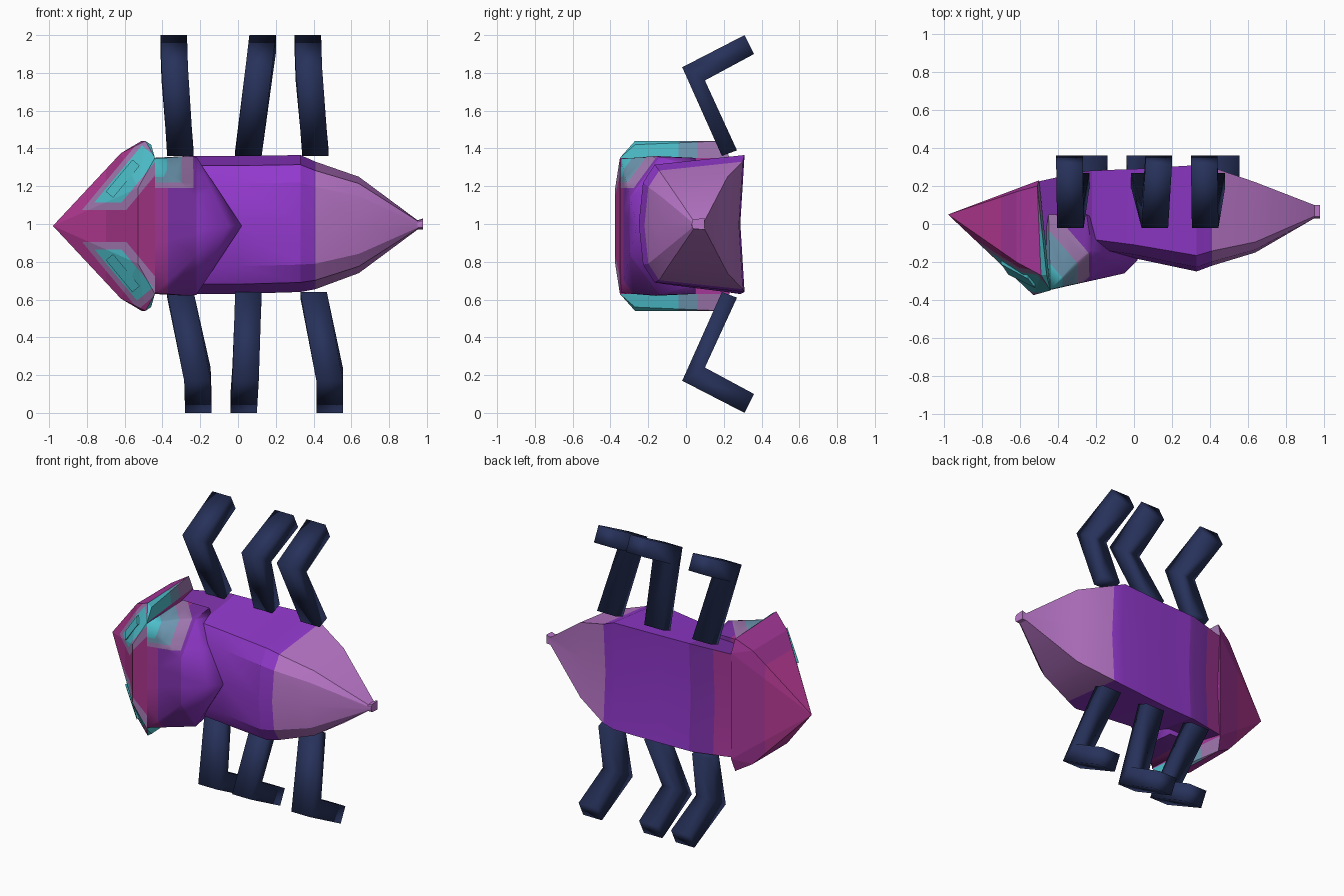
import bpy
import bmesh
from mathutils import Vector
from mathutils.bvhtree import BVHTree

if "Cube" in bpy.data.objects:
    bpy.data.objects.remove(bpy.data.objects["Cube"], do_unlink=True)

MID = 0.99  # height of the body's centre line


# Materials
def lin(c):
    c /= 255
    return c / 12.92 if c < 0.04 else ((c + 0.055) / 1.055) ** 2.4


COLOURS = {
    "purple": (145, 56, 203), "deep_purple": (126, 50, 170),
    "lilac": (187, 119, 202), "magenta": (166, 55, 153),
    "crimson": (166, 53, 136), "rose": (182, 58, 148),
    "teal": (78, 192, 204), "dull_teal": (110, 152, 178),
    "grey_mauve": (160, 120, 176), "navy": (39, 50, 91),
}
NAMES = list(COLOURS)
MATS = []
for name, rgb in COLOURS.items():
    m = bpy.data.materials.new(name)
    m.use_nodes = True
    col = tuple(lin(c) for c in rgb) + (1,)
    m.diffuse_color = col
    bsdf = m.node_tree.nodes["Principled BSDF"]
    bsdf.inputs["Base Color"].default_value = col
    bsdf.inputs["Roughness"].default_value = 0.7
    MATS.append(m)


def finish(bm, name, rule, smooth=0):
    """Colour the faces by rule(centre, normal) and make an object."""
    bmesh.ops.recalc_face_normals(bm, faces=bm.faces)
    bm.normal_update()
    for f in bm.faces:
        f.material_index = NAMES.index(rule(f.calc_center_median(), f.normal))
    me = bpy.data.meshes.new(name)
    bm.to_mesh(me)
    bm.free()
    for m in MATS:
        me.materials.append(m)
    ob = bpy.data.objects.new(name, me)
    bpy.context.collection.objects.link(ob)
    if smooth:
        bpy.ops.object.select_all(action="DESELECT")
        ob.select_set(True)
        bpy.context.view_layer.objects.active = ob
        bpy.ops.object.shade_smooth_by_angle(angle=smooth)


def cut(bm, co, no, faces=None):
    faces = list(bm.faces) if faces is None else faces
    geom = set(faces)
    for f in faces:
        geom.update(f.edges)
        geom.update(f.verts)
    bmesh.ops.bisect_plane(bm, geom=list(geom), plane_co=co, plane_no=no, dist=1e-5)


def hull(points):
    """Convex solid, with every point mirrored about the centre height."""
    bm = bmesh.new()
    for x, y, dz in points:
        for s in ((1, -1) if dz else (1,)):
            bm.verts.new((x, y, MID + s * dz))
    res = bmesh.ops.convex_hull(bm, input=bm.verts)
    junk = [v for v in res["geom_interior"] if isinstance(v, bmesh.types.BMVert)]
    bmesh.ops.delete(bm, geom=junk, context="VERTS")
    bm.normal_update()
    return bm


def bridge(bm, rings):
    """Quads between neighbouring closed rings, with both ends capped."""
    for a, b in zip(rings, rings[1:]):
        for i in range(len(a)):
            j = (i + 1) % len(a)
            bm.faces.new((a[i], a[j], b[j], b[i]))
    bm.faces.new(rings[0])
    bm.faces.new(rings[-1])


# Body: loft of chamfered sections along x (x, front, back, top, bottom)
SECTIONS = [
    (-0.50, -0.20, 0.225, 1.34, 0.64), (-0.25, -0.14, 0.28, 1.36, 0.63),
    (0.00, -0.18, 0.29, 1.36, 0.63), (0.33, -0.25, 0.31, 1.365, 0.64),
    (0.41, -0.22, 0.30, 1.33, 0.655), (0.64, -0.15, 0.22, 1.25, 0.74),
    (0.95, 0.03, 0.10, 1.02, 0.97), (0.98, 0.03, 0.10, 1.03, 0.97),
]
bm = bmesh.new()
rings = []
for x, yf, yb, zt, zb in SECTIONS:
    d, h = yb - yf, zt - zb
    zm = (zt + zb) / 2
    prof = [(yb, zt), (yf + d * 0.15, zt - h * 0.07), (yf + d * 0.04, zt - h * 0.2),
            (yf, zm), (yf + d * 0.04, zb + h * 0.2), (yf + d * 0.15, zb + h * 0.07),
            (yb, zb), (yb - d * 0.04, zm)]
    rings.append([bm.verts.new((x, y, z)) for y, z in prof])
bridge(bm, rings)
for x in (-0.38, -0.22):
    cut(bm, (x, 0, 0), (1, 0, 0))


def body_rule(c, n):
    if c.x > 0.41:
        return "lilac"
    if c.x < -0.38 and n.y > 0.5:
        return "magenta"
    return "purple" if c.x > -0.22 else "deep_purple"


finish(bm, "body", body_rule, 0.4)

# Shield: ridged plate over the front of the body, with slanted corner bands
bm = hull([(-0.52, -0.365, 0.1), (-0.05, -0.26, 0), (0.02, -0.19, 0),
           (-0.44, -0.345, 0.355), (-0.22, -0.14, 0.365), (-0.27, -0.16, 0.37),
           (-0.45, 0.05, 0.36), (-0.25, 0.05, 0.36), (-0.05, -0.05, 0)])
SLANT = Vector((1, 0.84, -0.6))
CORNER = Vector((0, 0, 1.36))
BANDS = ((-0.61, "teal"), (-0.47, "dull_teal"), (-0.366, "grey_mauve"))
for x in (-0.37, -0.22):
    cut(bm, (x, 0, 0), (1, 0, 0))
for z in (1.19, 1.22, 1.25):
    cut(bm, (0, 0, z), (0, 0, 1))
for limit, _ in BANDS:
    upper = [f for f in bm.faces if f.calc_center_median().z > 1.19]
    cut(bm, CORNER + SLANT * (limit / SLANT.length_squared), SLANT, upper)


def shield_rule(c, n):
    if c.z > 1.19:
        for (limit, colour), floor in zip(BANDS, (1.25, 1.22, 1.19)):
            if (c - CORNER).dot(SLANT) < limit and c.z > floor:
                return colour
    return "magenta" if c.x < -0.37 else "deep_purple" if c.x < -0.22 else "purple"


finish(bm, "shield", shield_rule, 0.9)

# Head: pointed wedge with a raised collar
bm = hull([(-0.98, 0.05, 0), (-0.62, -0.20, 0.385), (-0.62, 0.17, 0.385),
           (-0.49, -0.27, 0.45), (-0.51, 0.20, 0.45), (-0.44, -0.35, 0.36),
           (-0.53, -0.375, 0.2), (-0.50, 0.23, 0.36), (-0.46, -0.27, 0.43)])
tree = BVHTree.FromBMesh(bm)
cut(bm, (0, 0, MID), (0, 0, 1))
cut(bm, (-0.7, 0, 0), (1, 0, 0))
for y in (-0.04, 0.06):
    cut(bm, (0, y, 0), (0, 1, 0))


def eye_axes(s):
    return (Vector((-0.61, 0, MID + s * 0.25)),
            Vector((0.64, 0, s * 0.77)), Vector((0.77, 0, -s * 0.64)))


# Coloured patches around the eyes, cut along each eye's own axes
for s in (1, -1):
    centre, u, v = eye_axes(s)
    planes = [(centre + v * o, v) for o in (-0.06, -0.035, 0.075, 0.12)]
    planes += [(centre + u * o, u) for o in (0.16, 0.2)]
    planes += [(Vector((0, 0, MID + s * dz)), Vector((0, 0, 1))) for dz in (0.085, 0.125)]
    for co, no in planes:
        bm.normal_update()
        front = [f for f in bm.faces if f.normal.y < -0.2
                 and s * (f.calc_center_median().z - MID) > 0]
        cut(bm, co, no, front)


def head_rule(c, n):
    s = 1 if c.z > MID else -1
    dz = s * (c.z - MID)
    if n.x > 0.4 and dz > 0.3:
        return "teal" if c.y < -0.04 else "dull_teal" if c.y < 0.06 else "grey_mauve"
    if n.y < -0.2:
        centre, u, v = eye_axes(s)
        a, b = (c - centre).dot(u), (c - centre).dot(v)
        if dz > 0.125 and -0.035 < b < 0.075 and a < (0.2 if s > 0 else 0.16):
            return "teal"
        if dz > 0.085 and -0.06 < b < 0.12 and (s > 0 or a < 0.2):
            return "grey_mauve"
        return "rose" if c.x < -0.7 else "crimson"
    return "rose" if c.x < -0.7 else "magenta"


finish(bm, "head", head_rule)

# Eyes: raised bars lying on the head surface
for s, side in ((1, "upper"), (-1, "lower")):
    centre, u, v = eye_axes(s)
    bm = bmesh.new()
    layers = []
    for lift in (-0.01, 0.02):
        layer = []
        for a, b in ((-0.11, -0.025), (0.11, -0.025), (0.11, 0.025), (-0.11, 0.025)):
            p = centre + u * a + v * b
            p.y = -1
            hit = tree.ray_cast(p, Vector((0, 1, 0)))[0]
            p.y = hit.y - lift
            layer.append(bm.verts.new(p))
        layers.append(layer)
    bridge(bm, layers)
    finish(bm, side + "_eye", lambda c, n: "teal")

# Legs: bent square bars; edge pairs (y, z) at root, knee and foot
PROFILE = [((0.19, 1.36), (0.27, 1.39)), ((-0.02, 1.83), (0.10, 1.76)),
           ((0.31, 2.00), (0.36, 1.90))]
LEGS = {
    "upper_front_leg": (1, (-0.305, -0.335, -0.34)),
    "upper_middle_leg": (1, (0.055, 0.11, 0.13)),
    "upper_rear_leg": (1, (0.41, 0.375, 0.37)),
    "lower_front_leg": (-1, (-0.305, -0.215, -0.21)),
    "lower_middle_leg": (-1, (0.055, 0.04, 0.03)),
    "lower_rear_leg": (-1, (0.40, 0.485, 0.485)),
}
for name, (s, xs) in LEGS.items():
    bm = bmesh.new()
    rings = []
    for x, (p, q) in zip(xs, PROFILE):
        ring = [(x - 0.07, p), (x + 0.07, p), (x + 0.07, q), (x - 0.07, q)]
        rings.append([bm.verts.new((a, y, 1 + s * (z - 1))) for a, (y, z) in ring])
    bridge(bm, rings)
    finish(bm, name, lambda c, n: "navy", 3.1)
